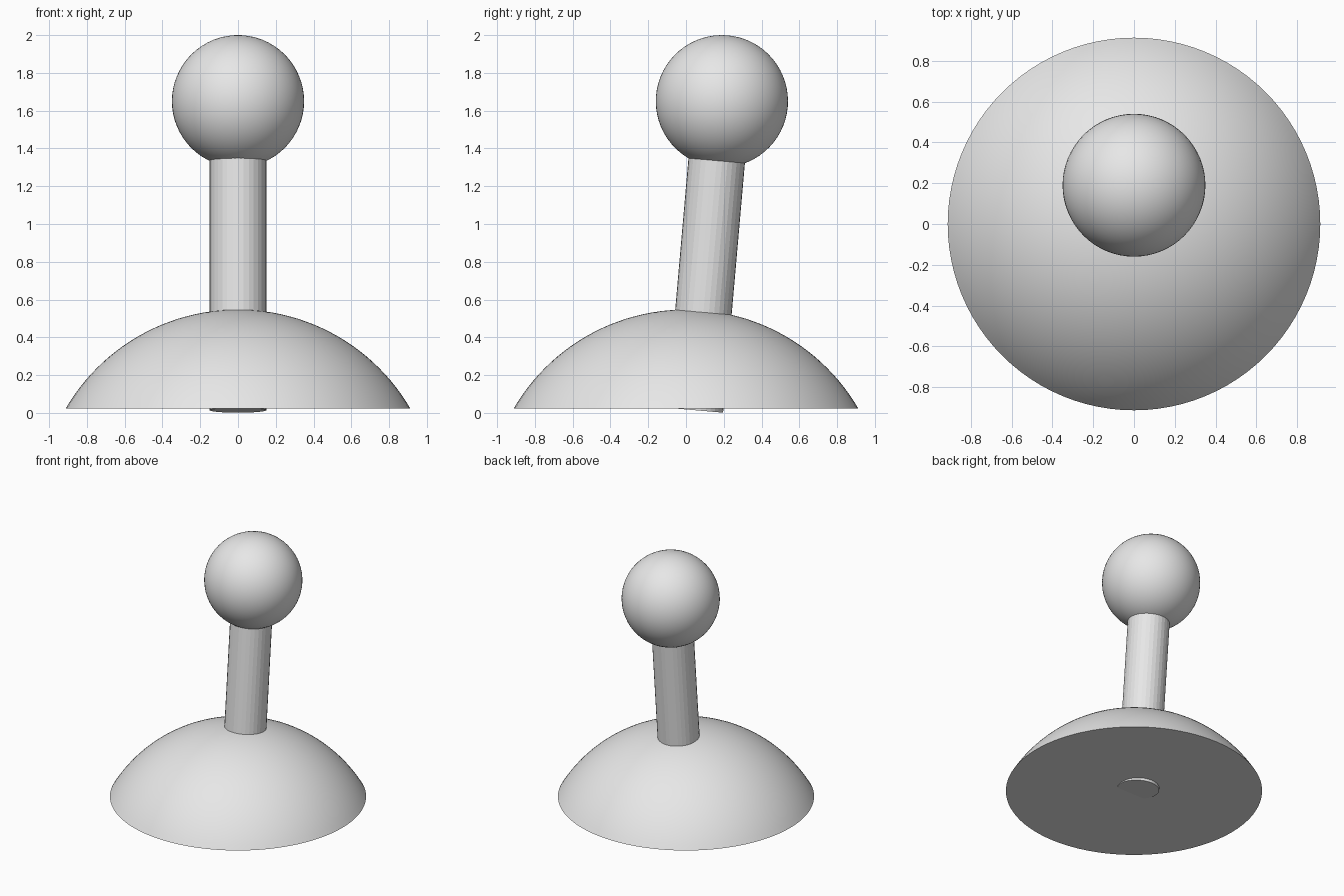
import bpy
import bmesh
from math import radians, sin, cos
from mathutils import Matrix, Vector

cube = bpy.data.objects.get("Cube")
if cube:
    bpy.data.objects.remove(cube, do_unlink=True)

grey = bpy.data.materials.new("light grey")
grey.use_nodes = True
grey.diffuse_color = (0.8, 0.8, 0.8, 1)
grey.node_tree.nodes["Principled BSDF"].inputs["Base Color"].default_value = (0.8, 0.8, 0.8, 1)

TILT = radians(-5)                      # the lever leans backwards
KNOB = Vector((0, 0.19, 1.65))
AXIS = Vector((0, sin(-TILT), cos(TILT)))


def add_part(name, bm, smooth):
    mesh = bpy.data.meshes.new(name)
    bmesh.ops.recalc_face_normals(bm, faces=bm.faces[:])
    bm.to_mesh(mesh)
    bm.free()
    mesh.materials.append(grey)
    obj = bpy.data.objects.new(name, mesh)
    bpy.context.collection.objects.link(obj)
    if smooth:
        bpy.ops.object.select_all(action="DESELECT")
        obj.select_set(True)
        bpy.context.view_layer.objects.active = obj
        bpy.ops.object.shade_smooth_by_angle(angle=radians(30))
    return obj


# Domed base: cap of a large sphere, closed flat underneath
RIM_Z, TOP_Z, RIM_R = 0.022, 0.547, 0.913
height = TOP_Z - RIM_Z
radius = (RIM_R ** 2 + height ** 2) / (2 * height)
bm = bmesh.new()
bmesh.ops.create_uvsphere(bm, u_segments=96, v_segments=72, radius=radius,
                          matrix=Matrix.Translation((0, 0, TOP_Z - radius)))
cut = bmesh.ops.bisect_plane(bm, geom=bm.verts[:] + bm.edges[:] + bm.faces[:],
                             plane_co=(0, 0, RIM_Z), plane_no=(0, 0, 1), clear_inner=True)
rim = [e for e in cut["geom_cut"] if isinstance(e, bmesh.types.BMEdge)]
bmesh.ops.contextual_create(bm, geom=rim)
add_part("domed_base", bm, True)

# Leaning shaft: passes through the base and ends inside the knob
LENGTH = 1.642
bm = bmesh.new()
place = Matrix.Translation(KNOB - AXIS * LENGTH / 2) @ Matrix.Rotation(TILT, 4, "X")
bmesh.ops.create_cone(bm, cap_ends=True, segments=32, radius1=0.15, radius2=0.15,
                      depth=LENGTH, matrix=place)
add_part("lever_shaft", bm, False)

# Ball knob
bm = bmesh.new()
place = Matrix.Translation(KNOB) @ Matrix.Rotation(TILT, 4, "X")
bmesh.ops.create_uvsphere(bm, u_segments=64, v_segments=32, radius=0.35, matrix=place)
add_part("ball_knob", bm, True)
